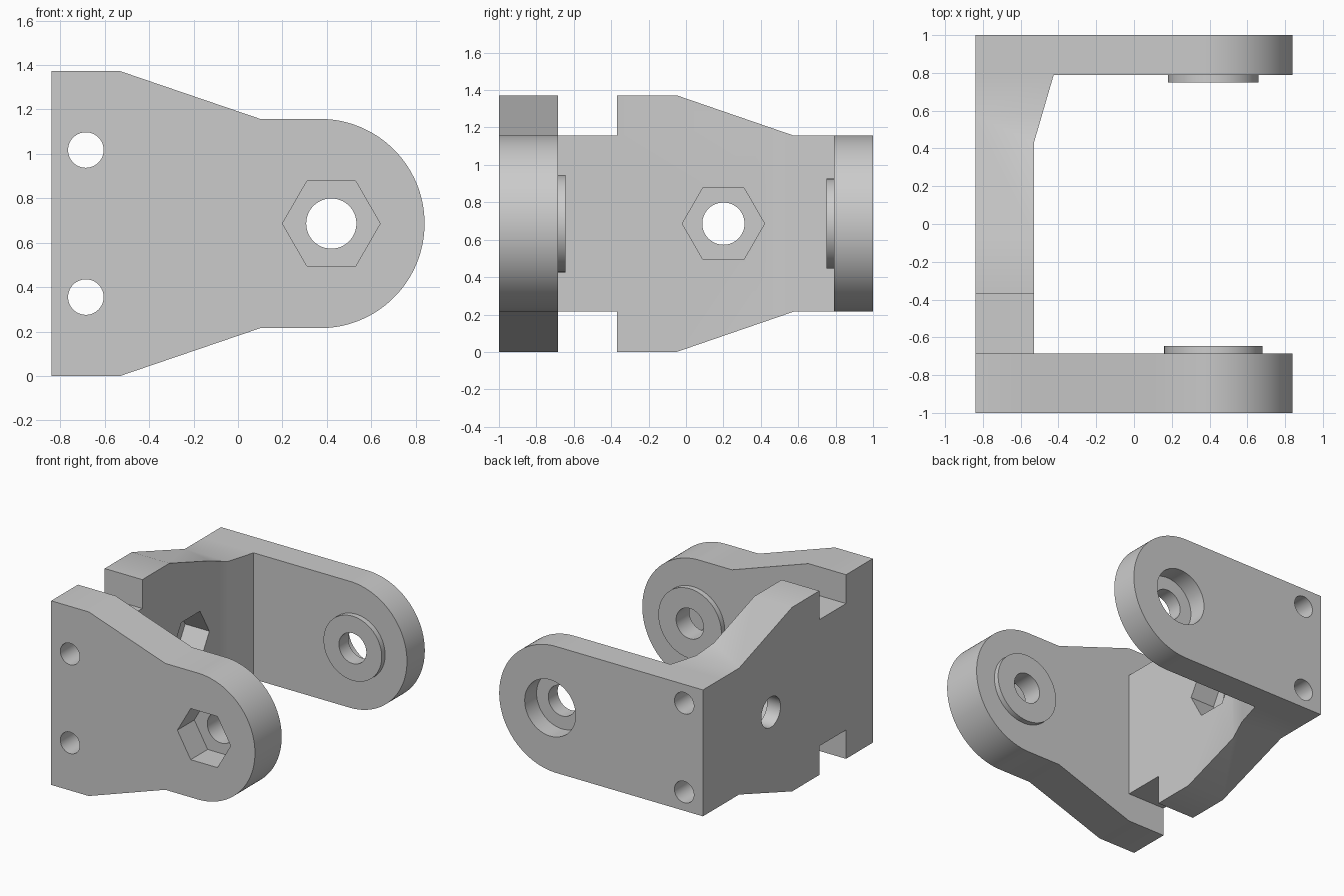
import bpy, bmesh
from math import cos, sin, pi

cube = bpy.data.objects.get("Cube")
if cube:
    bpy.data.objects.remove(cube, do_unlink=True)

grey = bpy.data.materials.new("plain grey")
grey.use_nodes = True
COLOUR = (0.6, 0.6, 0.6, 1)
grey.diffuse_color = COLOUR
grey.node_tree.nodes["Principled BSDF"].inputs["Base Color"].default_value = COLOUR

MID = 0.686          # height of the symmetry plane
LOW = 0.215          # lower edge of the narrow sections
BACK_X, INNER_X = -0.84, -0.53
PIVOT = (0.42, MID)
PLACE = {"X": lambda u, v, t: (t, u, v),
         "Y": lambda u, v, t: (u, t, v),
         "Z": lambda u, v, t: (u, v, t)}


def prism(name, outline, axis, lo, hi):
    """Extrude a closed outline along an axis."""
    bm = bmesh.new()
    ends = [[bm.verts.new(PLACE[axis](u, v, t)) for u, v in outline] for t in (lo, hi)]
    for end in ends:
        bm.faces.new(end)
    n = len(outline)
    for i in range(n):
        j = (i + 1) % n
        bm.faces.new((ends[0][i], ends[0][j], ends[1][j], ends[1][i]))
    bmesh.ops.recalc_face_normals(bm, faces=bm.faces)
    mesh = bpy.data.meshes.new(name)
    bm.to_mesh(mesh)
    bm.free()
    mesh.materials.append(grey)
    obj = bpy.data.objects.new(name, mesh)
    bpy.context.collection.objects.link(obj)
    return obj


def ring(centre, radius, sides=64):
    return [(centre[0] + radius * cos(2 * pi * i / sides),
             centre[1] + radius * sin(2 * pi * i / sides)) for i in range(sides)]


def mirrored(lower):
    """Close a lower outline with its reflection about the middle height."""
    return lower + [(u, 2 * MID - v) for u, v in reversed(lower)]


def combine(target, tool, operation="DIFFERENCE"):
    tool.hide_render = True
    mod = target.modifiers.new("combine", "BOOLEAN")
    mod.operation, mod.solver, mod.object = operation, "EXACT", tool
    bpy.context.view_layer.objects.active = target
    bpy.ops.object.modifier_apply(modifier=mod.name)
    bpy.data.objects.remove(tool, do_unlink=True)


def drill(target, axis, centre, radius, lo, hi, sides=64):
    combine(target, prism("cutter", ring(centre, radius, sides), axis, lo, hi))


# Rounded end shared by both arms
R = MID - LOW
nose = [(0.84 - R + R * sin(a), MID - R * cos(a))
        for a in (pi / 2 * i / 32 for i in range(32))]
tip = [(0.84, MID)]


def arm_outline(start):
    lower = start + nose
    return lower + tip + [(u, 2 * MID - v) for u, v in reversed(lower)]


# Front arm: wide base tapering to the rounded end
front_arm = prism("front_arm", arm_outline([(BACK_X, 0), (INNER_X, 0), (0.1, LOW)]),
                  "Y", -1, -0.685)
combine(front_arm, prism("front_boss", ring(PIVOT, 0.26), "Y", -0.75, -0.645), "UNION")
drill(front_arm, "Y", PIVOT, 0.113, -1.1, -0.5)
drill(front_arm, "Y", PIVOT, 0.22, -1.1, -0.8, 6)

# Back arm: straight, with a round recess on the outside
back_arm = prism("back_arm", arm_outline([(BACK_X, LOW)]), "Y", 0.79, 1)
combine(back_arm, prism("back_boss", ring(PIVOT, 0.24), "Y", 0.75, 0.85), "UNION")
drill(back_arm, "Y", PIVOT, 0.113, 0.6, 1.1)
drill(back_arm, "Y", PIVOT, 0.21, 0.86, 1.1)

# Cross web joining the arms, thickened by a slope near the back arm
web = prism("cross_web", mirrored([(-0.685, LOW), (-0.37, LOW), (-0.37, 0),
                                   (-0.05, 0), (0.575, LOW), (0.79, LOW)]),
            "X", BACK_X, -0.425)
combine(web, prism("cutter", [(INNER_X, -1), (INNER_X, 0.43), (-0.425, 0.79),
                              (-0.425, 0.9), (-0.2, 0.9), (-0.2, -1)], "Z", -0.2, 1.6))
drill(web, "X", (0.2, MID), 0.113, -1, -0.3)
drill(web, "X", (0.2, MID), 0.22, -0.73, -0.3, 6)

# Long bolt holes through all parts, then smooth only the curved walls
for part in (front_arm, back_arm, web):
    for z in (0.355, 2 * MID - 0.355):
        drill(part, "Y", (-0.685, z), 0.08, -1.2, 1.2, 48)
    bpy.ops.object.select_all(action="DESELECT")
    part.select_set(True)
    bpy.context.view_layer.objects.active = part
    bpy.ops.object.shade_smooth_by_angle(angle=pi / 7)
